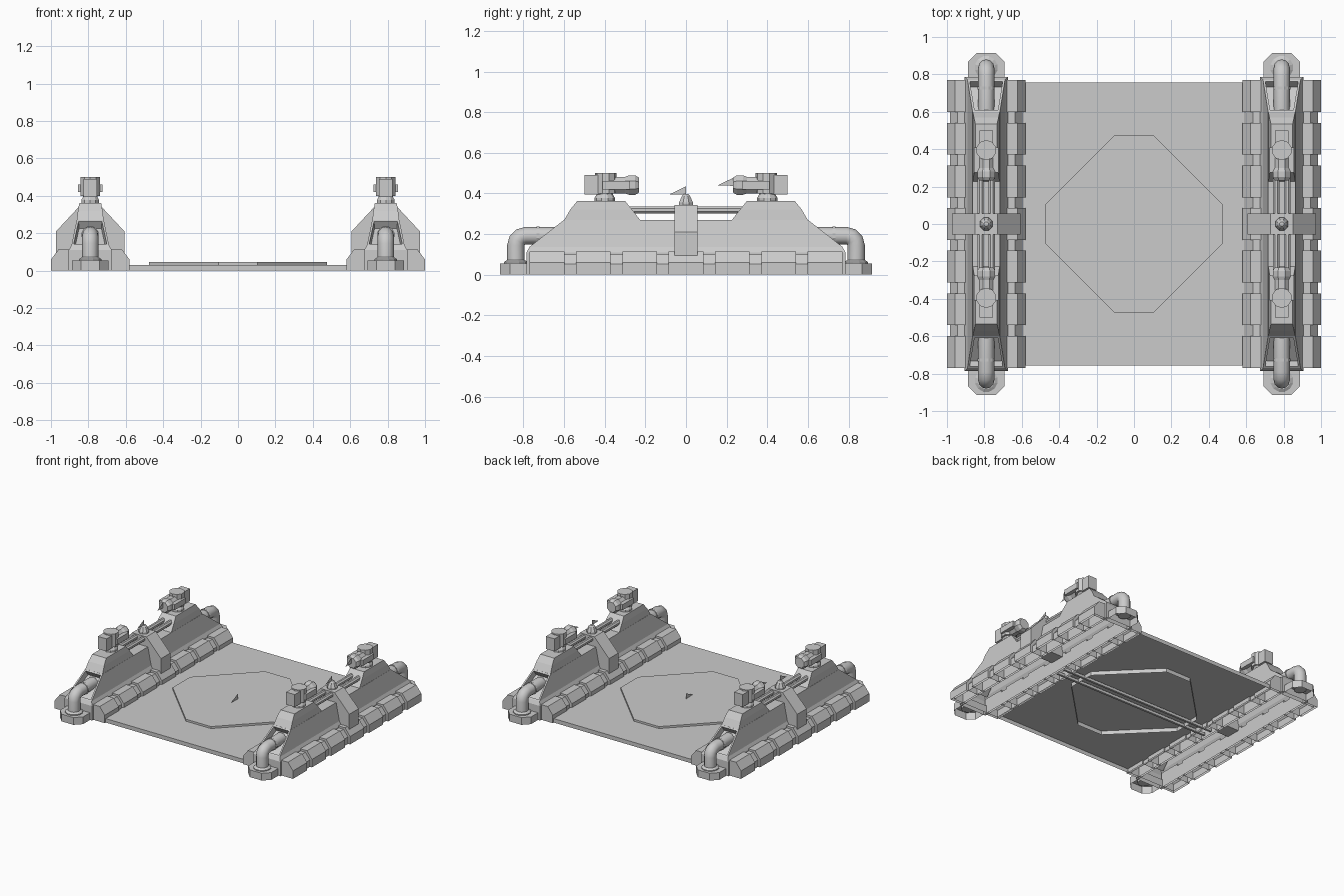
import bpy, bmesh
from math import sin, cos, pi, atan2

if "Cube" in bpy.data.objects:
    bpy.data.objects.remove(bpy.data.objects["Cube"])

X = 0.79  # centre line of each side rail


def finish(name, bm, mirror=""):
    """Make an object; drop faces on the ground so shells stay open below."""
    bmesh.ops.recalc_face_normals(bm, faces=bm.faces[:])
    floor = [f for f in bm.faces if all(abs(v.co.z) < 1e-4 for v in f.verts)]
    bmesh.ops.delete(bm, geom=floor, context='FACES')
    me = bpy.data.meshes.new(name)
    bm.to_mesh(me)
    bm.free()
    ob = bpy.data.objects.new(name, me)
    bpy.context.collection.objects.link(ob)
    if mirror:
        m = ob.modifiers.new("mirror", 'MIRROR')
        m.use_axis = ("x" in mirror, "y" in mirror, False)
        m.use_mirror_merge = False
    return ob


def loft(bm, rings):
    """Skin equal-length rings of points and cap both ends."""
    vs = [[bm.verts.new(p) for p in r] for r in rings]
    n = len(vs[0])
    for a, b in zip(vs, vs[1:]):
        for i in range(n):
            j = (i + 1) % n
            bm.faces.new((a[i], a[j], b[j], b[i]))
    bm.faces.new(vs[0])
    bm.faces.new(vs[-1])


def part(name, rings, mirror="xy"):
    bm = bmesh.new()
    loft(bm, rings)
    return finish(name, bm, mirror)


def rect(cx, w, y0, y1, z):
    return [(cx - w, y0, z), (cx + w, y0, z), (cx + w, y1, z), (cx - w, y1, z)]


def circ_z(y, r, z, n):
    return [(X + r * cos((i + .5) * 2 * pi / n), y + r * sin((i + .5) * 2 * pi / n), z) for i in range(n)]


def circ_y(cx, y, r, z, n):
    return [(cx + r * cos((i + .5) * 2 * pi / n), y, z + r * sin((i + .5) * 2 * pi / n)) for i in range(n)]


# landing platform with raised octagon
part("platform", [rect(0, .59, -.757, .757, 0), rect(0, .59, -.757, .757, .03)], "")
a, b = .105, .475
octagon = [(a, -b), (b, -a), (b, a), (a, b), (-a, b), (-b, a), (-b, -a), (-a, -b)]
part("octagon_pad", [[(x, y, z) for x, y in octagon] for z in (.0, .045)], "")

# twin cross bars under the platform
bm = bmesh.new()
for y in (-.035, .035):
    loft(bm, [rect(0, .66, y - .008, y + .008, z) for z in (.004, .024)])
finish("under_bars", bm)

# rail body, with recessed sockets in the sloping ends
bm = bmesh.new()
loft(bm, [rect(X, w, -l, l, z) for w, l, z in
          ((.115, .785, 0), (.115, .785, .11), (.10, .77, .137), (.073, .60, .27))])
bm.normal_update()
ends = [f for f in bm.faces if abs(f.normal.y) > .4 and f.calc_center_median().z > .15]
bmesh.ops.recalc_face_normals(bm, faces=bm.faces[:])
bmesh.ops.inset_individual(bm, faces=ends, thickness=.016, depth=0)
bmesh.ops.inset_individual(bm, faces=ends, thickness=.004, depth=-.045)
finish("rail_body", bm, "x")

# raised turret blocks on the rail
part("turret_block", [rect(X, .072, -.60, -.225, .268), rect(X, .066, -.57, -.265, .32),
                      rect(X, .058, -.535, -.30, .363)])

# padded side armour: seven segments over a continuous core, both sides
bm_seg, bm_core = bmesh.new(), bmesh.new()
for s in (-1, 1):
    seg = [(.21, 0), (.21, .06), (.168, .115), (.10, .115), (.10, 0)]
    core = [(.193, 0), (.193, .052), (.155, .10), (.10, .10), (.10, 0)]
    for i in range(-3, 4):
        c = i * .228
        loft(bm_seg, [[(X + s * x, y, z) for x, z in seg] for y in (c - .085, c + .085)])
    loft(bm_core, [[(X + s * x, y, z) for x, z in core] for y in (-.75, .75)])
finish("side_armour", bm_seg, "x")
finish("armour_core", bm_core, "x")

# strap over the middle of the rail
strap = [(-.183, .09), (-.183, .21), (-.06, .342), (.06, .342), (.183, .21), (.183, .09)]
part("strap", [[(X + x, y, z) for x, z in strap] for y in (-.056, .056)], "x")

# beacon on the strap
part("beacon", [circ_z(0, r, z, 8) for r, z in
                ((.037, .342), (.037, .355), (.022, .387), (.013, .397))], "x")

# rods between the turret blocks
bm = bmesh.new()
for dx in (-.03, .03):
    loft(bm, [circ_y(X + dx, y, .018, .318, 8) for y in (-.31, .31)])
finish("rods", bm, "x")

# pipe elbows at the rail ends
path = [(-.837, .03), (-.837, .145), (-.831, .168), (-.815, .185), (-.79, .192), (-.61, .192)]
rings = []
for i, (y, z) in enumerate(path):
    p, q = path[max(i - 1, 0)], path[min(i + 1, len(path) - 1)]
    t = atan2(q[1] - p[1], q[0] - p[0])
    rings.append([(X + .043 * cos(k * pi / 6), y - .043 * sin(k * pi / 6) * sin(t),
                   z + .043 * sin(k * pi / 6) * cos(t)) for k in range(12)])
pipe = part("pipe", rings)
part("pipe_collar", [circ_y(X, y, .047, .192, 12) for y in (-.735, -.72)])
part("pipe_flange", [circ_z(-.837, r, z, 12) for r, z in ((.062, .05), (.062, .062), (.046, .072))])
foot = [(-.05, -.915), (.05, -.915), (.097, -.867), (.097, -.75), (-.097, -.75), (-.097, -.867)]
part("pipe_foot", [[(X + x, y, z) for x, y in foot] for z in (0, .055)])

# turrets aiming at the middle
part("turret_neck", [circ_z(-.40, r, z, 10) for r, z in ((.05, .36), (.05, .378), (.04, .395), (.04, .41))])
part("turret_head", [circ_z(-.395, .054, z, 10) for z in (.40, .50)])
part("turret_counterweight", [rect(X, .036, -.50, -.42, z) for z in (.395, .49)])
part("turret_side_box", [rect(X, .066, -.41, -.275, z) for z in (.42, .462)])
part("turret_barrel", [circ_y(X, y, r, .441, 8) for y, r in
                       ((-.39, .044), (-.30, .044), (-.28, .052), (-.25, .052), (-.232, .04))])

# small vertical fins: pad centre, beacons and barrel tips
bm = bmesh.new()
for cx, y, z in ((0, 0, .045), (-X, 0, .393), (X, 0, .393), (-X, .237, .437), (X, .237, .437)):
    bm.faces.new([bm.verts.new(p) for p in ((cx, y, z), (cx, y, z + .042), (cx, y - .08, z + .003))])
finish("fins", bm)

# smooth the round parts, keeping sharp edges
bpy.ops.object.select_all(action='DESELECT')
pipe.select_set(True)
bpy.context.view_layer.objects.active = pipe
bpy.ops.object.shade_smooth_by_angle(angle=.7)
